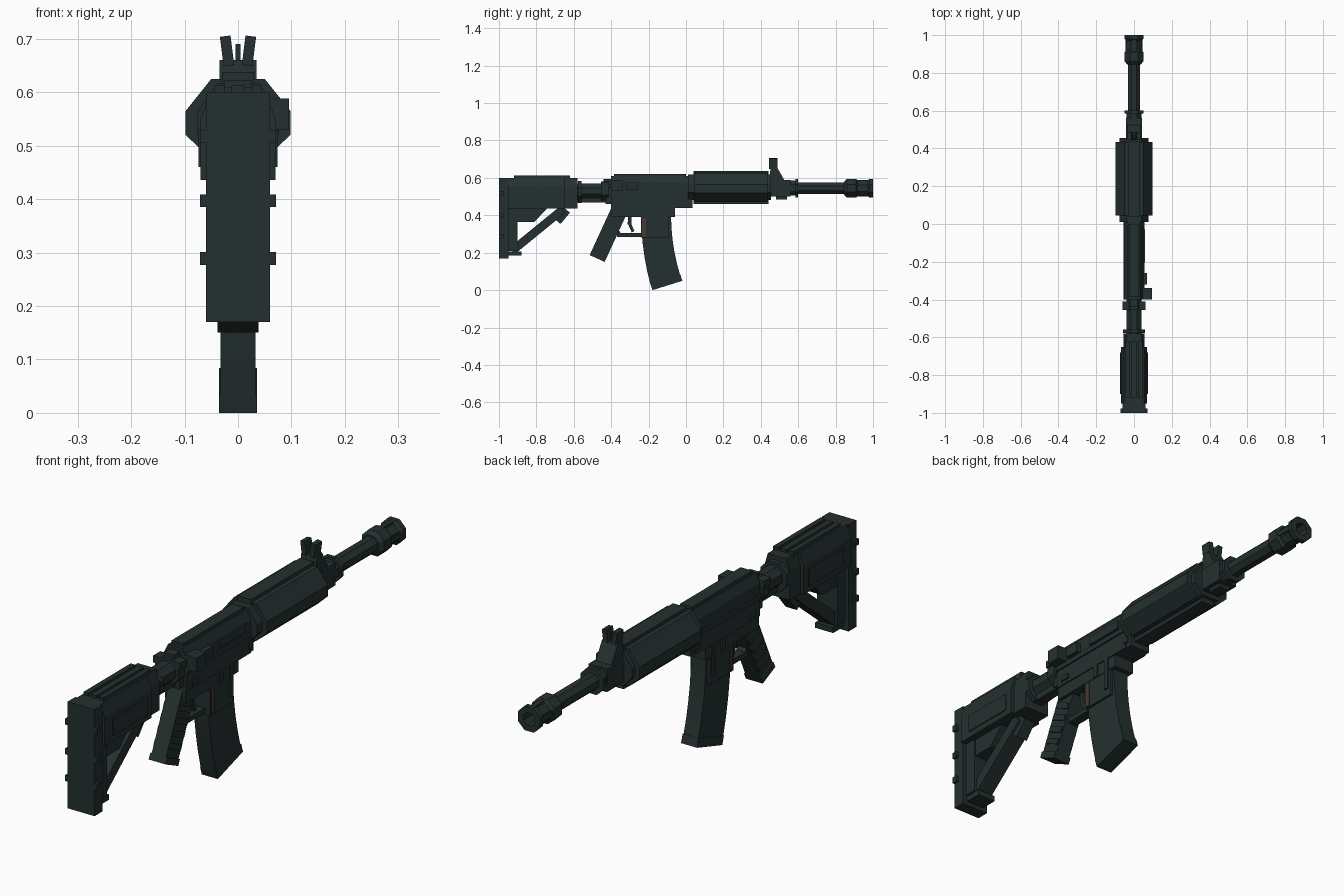
import bpy, bmesh, math
from mathutils import Vector

cube = bpy.data.objects.get("Cube")
if cube:
    bpy.data.objects.remove(cube, do_unlink=True)


def material(name, red, green, blue):
    mat = bpy.data.materials.new(name)
    mat.use_nodes = True
    mat.diffuse_color = (red, green, blue, 1)
    shader = mat.node_tree.nodes["Principled BSDF"]
    shader.inputs["Base Color"].default_value = mat.diffuse_color
    return mat


dark_green = material("dark green black", .018, .03, .029)
brown = material("dull brown", .07, .04, .03)
bore_height = .545


def loft(name, rings, mat=dark_green):
    """Join rings of points into one closed solid."""
    bm = bmesh.new()
    rings = [[bm.verts.new(point) for point in ring] for ring in rings]
    for near, far in zip(rings, rings[1:]):
        for i in range(len(near)):
            bm.faces.new((near[i - 1], near[i], far[i], far[i - 1]))
    bm.faces.new(rings[0])
    bm.faces.new(rings[-1])
    bmesh.ops.recalc_face_normals(bm, faces=bm.faces)
    mesh = bpy.data.meshes.new(name)
    bm.to_mesh(mesh)
    bm.free()
    mesh.materials.append(mat)
    obj = bpy.data.objects.new(name, mesh)
    bpy.context.collection.objects.link(obj)


def side_prism(name, half, profile, mat=dark_green):
    """Profile of (y, z) points given a width in x."""
    loft(name, [[(x, y, z) for y, z in profile] for x in (-half, half)], mat)


def box(name, half, back, front, low, high, mat=dark_green):
    side_prism(name, half, [(back, low), (front, low), (front, high), (back, high)], mat)


def side_box(name, inner, outer, back, front, low, high):
    corners = [(inner, low), (outer, low), (outer, high), (inner, high)]
    loft(name, [[(x, y, z) for x, z in corners] for y in (back, front)])


def both_sides(name, inner, outer, back, front, low, high):
    side_box("left_" + name, inner, outer, back, front, low, high)
    side_box("right_" + name, -outer, -inner, back, front, low, high)


def bar_corners(start, end, thickness):
    start, end = Vector(start), Vector(end)
    along = (end - start).normalized()
    across = Vector((-along.y, along.x)) * thickness / 2
    return [start - across, end - across, end + across, start + across]


def bar(name, half, start, end, thickness):
    """Slanted bar between two (y, z) points."""
    side_prism(name, half, bar_corners(start, end, thickness))


def chamfered(name, half, back, front, low, high, top_cut, top_drop, low_cut=0, low_rise=0):
    """Box along y whose long edges are cut off."""
    right = [(half - low_cut, low), (half, low + low_rise), (half, high - top_drop), (half - top_cut, high)]
    if not low_cut:
        right.pop(1)
    section = right + [(-x, z) for x, z in reversed(right)]
    loft(name, [[(x, y, z) for x, z in section] for y in (back, front)])


def turned(name, steps, height=bore_height, sides=8):
    """Rings of (y, radius) around a lengthwise axis, with flats on top."""
    angles = [math.tau * (i + .5) / sides for i in range(sides)]
    corner = 1 / math.cos(math.pi / sides)
    loft(name, [[(r * corner * math.cos(a), y, height + r * corner * math.sin(a)) for a in angles]
                for y, r in steps])


# Stock: butt plate, body, strut and lever
box("butt_plate", .06, -1, -.95, .17, .6)
box("butt_toe", .04, -.96, -.88, .185, .207)
for tab_height in (.505, .385, .277):
    both_sides("butt_tab", .055, .071, -1, -.977, tab_height, tab_height + .024)
chamfered("stock_body", .07, -.95, -.65, .436, .6, .018, .05)
chamfered("stock_nose", .056, -.65, -.58, .436, .6, .015, .05)
box("stock_top_rib", .012, -.92, -.62, .59, .613)
both_sides("stock_top_rib", .024, .045, -.92, -.62, .59, .613)
both_sides("stock_side_panel", .06, .074, -.9, -.68, .46, .53)
side_prism("stock_lower_web", .04, [(-.95, .365), (-.81, .365), (-.74, .44), (-.95, .44)])
box("stock_rear_web", .045, -.955, -.9, .21, .44)
bar("stock_strut", .035, (-.93, .21), (-.66, .43), .045)
bar("stock_lever", .025, (-.69, .37), (-.64, .43), .05)

# Buffer tube and nut
turned("buffer_tube", [(-.6, .04), (-.39, .04)], .53)
box("buffer_rail", .02, -.59, -.4, .468, .505)
turned("tube_collar", [(-.578, .058), (-.558, .058)], .525)
turned("castle_nut", [(-.455, .052), (-.415, .052)], .53)

# Upper receiver
chamfered("upper_receiver", .05, -.4, .01, .44, .61, .018, .035)
box("receiver_top_rail", .026, -.385, 0, .6, .622)
both_sides("receiver_long_rib", .045, .056, -.4, .03, .512, .532)
box("charging_handle", .06, -.455, -.41, .55, .578)
box("charging_slide", .022, -.44, -.38, .545, .595)
side_box("forward_assist", .045, .095, -.4, -.34, .53, .588)
side_box("case_deflector", .045, .07, -.32, -.26, .535, .575)
side_box("ejection_cover", .045, .057, -.2, -.03, .54, .575)

# Lower receiver and magazine well
box("lower_receiver", .045, -.4, -.06, .39, .5)
box("receiver_heel", .04, -.43, -.39, .46, .53)
box("receiver_toe", .045, -.07, .035, .44, .51)
box("magazine_well", .043, -.24, -.09, .28, .45)
both_sides("well_rib_front", .035, .05, -.12, -.1, .31, .46)
both_sides("well_rib_rear", .035, .05, -.185, -.16, .39, .46)
box("well_inlay", .046, -.235, -.215, .285, .385, brown)
both_sides("selector", .04, .056, -.37, -.33, .455, .475)
both_sides("receiver_pin", .04, .053, -.005, .02, .46, .485)

# Trigger group
box("trigger_guard", .02, -.37, -.235, .285, .305)
bar("guard_rear", .02, (-.35, .29), (-.38, .33), .02)
bar("trigger_upper", .01, (-.3, .4), (-.302, .35), .02)
bar("trigger_lower", .01, (-.302, .355), (-.283, .312), .016)

# Pistol grip with finger ridges
grip_foot, grip_head = Vector((-.475, .169)), Vector((-.355, .43))
bar("pistol_grip", .032, grip_foot, grip_head, .088)
bar("grip_base", .038, grip_foot, grip_foot.lerp(grip_head, .09), .088)
for step in range(4):
    share = .2 + step / 6
    bar("grip_ridge", .037, grip_foot.lerp(grip_head, share), grip_foot.lerp(grip_head, share + .08), .075)

# Curved magazine: rear edge swings forward, floor slopes up to the front
shares = [i / 5 for i in range(6)]
rear_edge = [(-.24 + .05 * t * t, .4 - .37 * t) for t in shares]
front_edge = [(-.08 + .05 * t * t, .4 - .325 * t) for t in shares]
side_prism("magazine", .033, rear_edge + front_edge[::-1])
bar("magazine_floor", .036, (-.185, .017), (-.025, .067), .036)

# Handguard
chamfered("handguard", .098, .045, .435, .475, .625, .048, .06, .048, .045)
for name, back, front in (("rear", .01, .045), ("front", .435, .455)):
    chamfered(name + "_handguard_cap", .077, back, front, .482, .617, .038, .055, .038, .04)
box("handguard_top_rail", .03, .04, .44, .615, .638)
box("handguard_bottom_rail", .03, .04, .44, .46, .485)

# Front sight: gas block, frame and flared ears
box("gas_block", .042, .44, .56, .5, .59)
box("gas_block_foot", .025, .48, .54, .485, .51)
side_prism("sight_frame", .035, [(.44, .58), (.455, .66), (.485, .66), (.53, .58)])
for name, side in (("left", 1), ("right", -1)):
    ear = bar_corners((side * .017, .65), (side * .024, .705), .02)
    loft(name + "_sight_ear", [[(x, y, z) for x, z in ear] for y in (.445, .488)])
box("sight_post", .005, .46, .472, .65, .69)

# Barrel and muzzle with a recessed bore
turned("barrel", [(.44, .031), (.86, .031)])
turned("barrel_sleeve", [(.54, .04), (.59, .04)])
turned("barrel_ring", [(.585, .05), (.6, .05)])
turned("muzzle", [(.845, .036), (.86, .049), (.91, .049), (.92, .04), (.97, .04),
                  (.98, .049), (1, .049), (1, .025), (.94, .025)])
for name, low, high in (("upper", .575, .59), ("lower", .5, .515)):
    box(name + "_muzzle_fin", .01, .91, .98, low, high)
both_sides("muzzle_fin", .03, .045, .91, .98, .535, .555)
